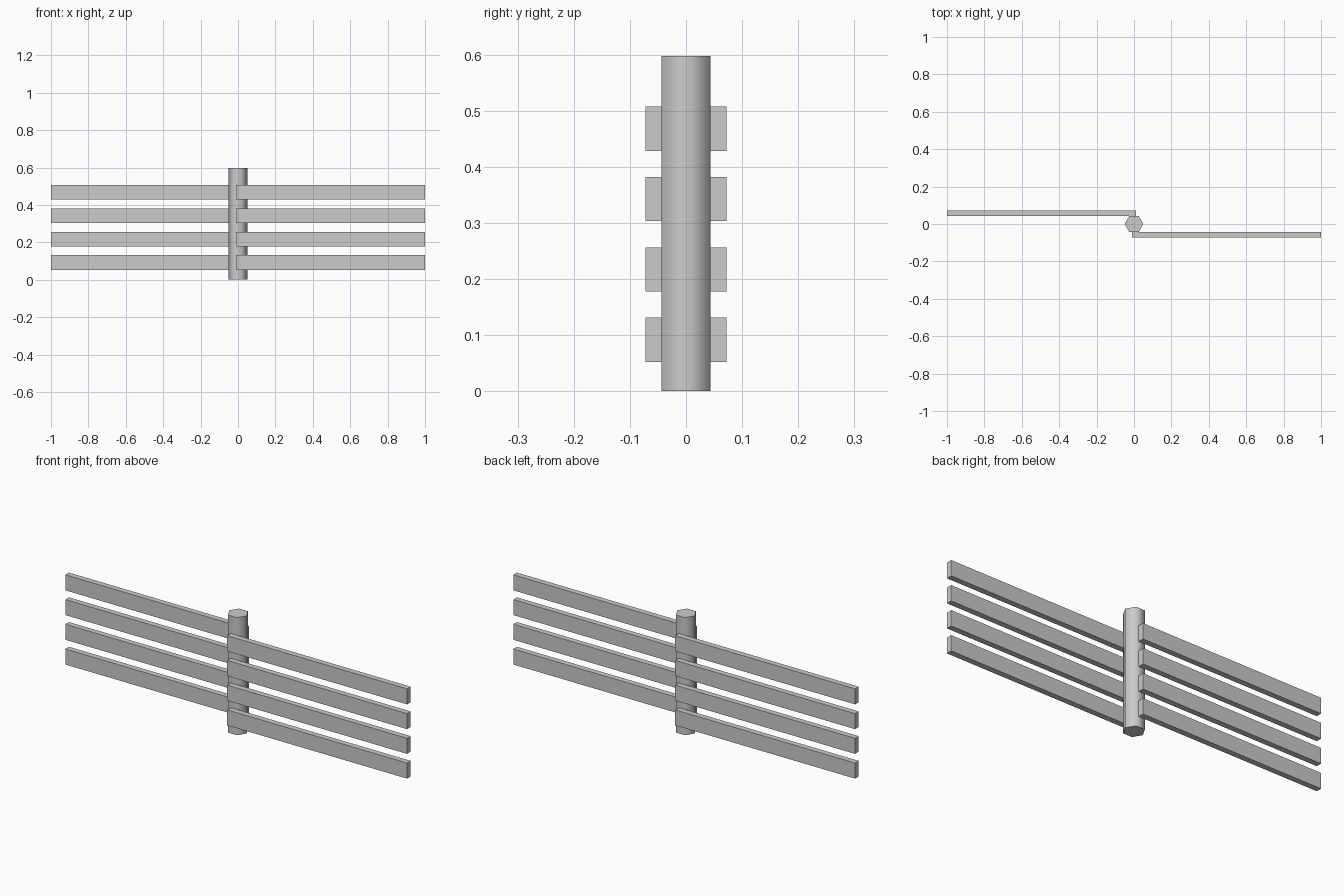
import bpy
import math

cube = bpy.data.objects.get("Cube")
if cube:
    bpy.data.objects.remove(cube, do_unlink=True)

grey = bpy.data.materials.new("plain grey")
grey.use_nodes = True
colour = (0.6, 0.6, 0.6, 1)
grey.diffuse_color = colour
grey.node_tree.nodes["Principled BSDF"].inputs["Base Color"].default_value = colour

RADIUS, HEIGHT = 0.05, 0.597
FLAT = RADIUS * math.cos(math.pi / 6)  # distance to the post's flat faces
THICK, RAIL_HEIGHT, OVERLAP = 0.029, 0.079, 0.01

# Six-sided post, smooth around its sides, corners pointing along x
bpy.ops.mesh.primitive_cylinder_add(vertices=6, radius=RADIUS, depth=HEIGHT,
                                    location=(0, 0, HEIGHT / 2),
                                    rotation=(0, 0, math.pi / 6))
post = bpy.context.object
post.name = "post"
bpy.ops.object.transform_apply(location=False, rotation=True, scale=True)
bpy.ops.object.shade_smooth_by_angle(angle=math.radians(65))
post.data.materials.append(grey)


def add_rail(name, side, z):
    """Rail reaching out to one side, fixed to the front (+x) or back (-x)."""
    length = 1 + OVERLAP
    bpy.ops.mesh.primitive_cube_add(size=1, location=(
        side * (1 - length / 2), -side * (FLAT + THICK / 2), z))
    rail = bpy.context.object
    rail.name = name
    rail.scale = (length, THICK, RAIL_HEIGHT)
    bpy.ops.object.transform_apply(location=False, rotation=False, scale=True)
    rail.data.materials.append(grey)


# Four rails on each side
for i in range(4):
    height = 0.0915 + i * 0.1255
    add_rail(f"left_rail_{i + 1}", 1, height)
    add_rail(f"right_rail_{i + 1}", -1, height)
